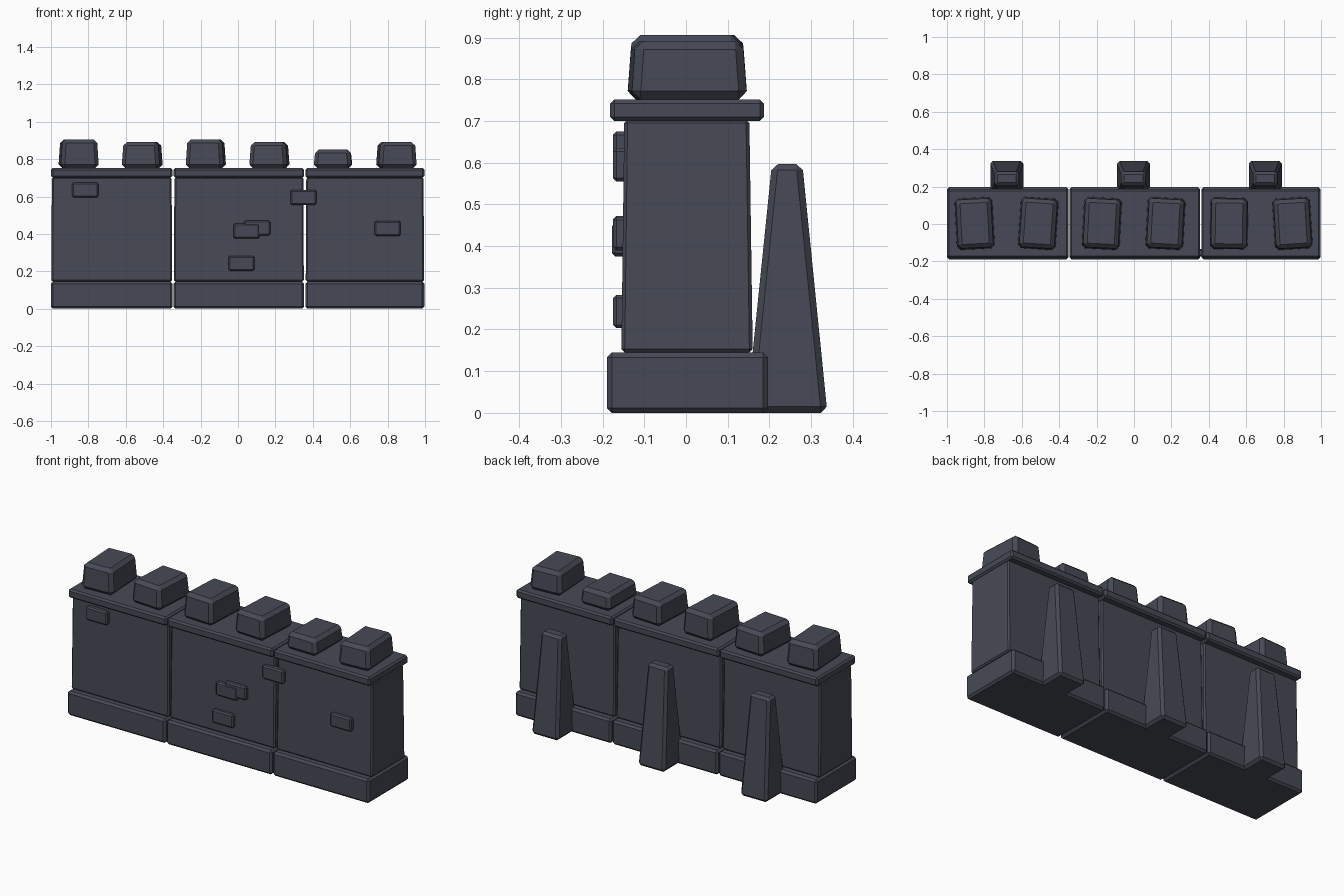
import bpy, bmesh, math
from mathutils import Matrix

if "Cube" in bpy.data.objects:
    bpy.data.objects.remove(bpy.data.objects["Cube"])

stone = bpy.data.materials.new("dark slate stone")
stone.diffuse_color = (0.062, 0.068, 0.092, 1)
stone.use_nodes = True
stone.node_tree.nodes["Principled BSDF"].inputs["Base Color"].default_value = stone.diffuse_color


def block(name, x, y, z, top_x=None, top_y=None, bevel=0.01, turn=0):
    """Chamfered block from (min, max) ranges; the top may have its own ranges."""
    top_x, top_y = top_x or x, top_y or y
    bm = bmesh.new()
    rings = []
    for rx, ry, h in ((x, y, z[0]), (top_x, top_y, z[1])):
        rings.append([bm.verts.new((rx[i], ry[j], h))
                      for i, j in ((0, 0), (1, 0), (1, 1), (0, 1))])
    low, high = rings
    bm.faces.new(low[::-1])
    bm.faces.new(high)
    for i in range(4):
        k = (i + 1) % 4
        bm.faces.new((low[i], low[k], high[k], high[i]))
    bmesh.ops.bevel(bm, geom=bm.edges[:], offset=bevel, segments=1,
                    affect='EDGES', profile=0.5)
    # Move the origin to the middle so the block can be turned in place
    cx, cy = sum(x) / 2, sum(y) / 2
    bm.transform(Matrix.Translation((-cx, -cy, 0)))
    mesh = bpy.data.meshes.new(name)
    bm.to_mesh(mesh)
    bm.free()
    mesh.materials.append(stone)
    ob = bpy.data.objects.new(name, mesh)
    ob.location = (cx, cy, 0)
    ob.rotation_euler.z = math.radians(turn)
    bpy.context.collection.objects.link(ob)
    return ob


def span(centre, size):
    return (centre - size / 2, centre + size / 2)


# Three wall sections: plinth, tapered wall and coping slab
for a, b in ((-1.0, -0.35), (-0.345, 0.354), (0.36, 0.997)):
    block("plinth", (a, b), (-0.19, 0.197), (0, 0.145), bevel=0.012)
    block("wall", (a + 0.002, b - 0.002), (-0.155, 0.16), (0.145, 0.703),
          (a + 0.005, b - 0.005), (-0.148, 0.152), bevel=0.008)
    block("coping", (a, b), (-0.182, 0.187), (0.70, 0.752), bevel=0.01)

# Merlons along the top, each slightly turned and of its own height
merlons = ((-0.852, 0.906, 3), (-0.512, 0.892, -4), (-0.172, 0.906, -3),
           (0.168, 0.892, -3), (0.508, 0.852, -1), (0.847, 0.892, 3.5))
for cx, top, turn in merlons:
    block("merlon", span(cx, 0.205), span(0.003, 0.278), (0.752, top),
          span(cx, 0.185), span(0.003, 0.258), bevel=0.02, turn=turn)

# Tapered buttresses behind the wall
for cx in (-0.68, -0.003, 0.702):
    block("buttress", span(cx, 0.178), (0.145, 0.339), (0, 0.597),
          span(cx, 0.13), (0.206, 0.279), bevel=0.015)

# Raised stones on the front face
stones = ((-0.817, 0.635), (0.35, 0.595), (0.103, 0.432),
          (0.018, 0.243), (0.80, 0.43))
for cx, cz in stones:
    block("facing_stone", span(cx, 0.14), (-0.175, -0.135), span(cz, 0.08), bevel=0.008)
block("facing_stone_front", span(0.045, 0.14), (-0.178, -0.135), span(0.415, 0.08), bevel=0.008)
